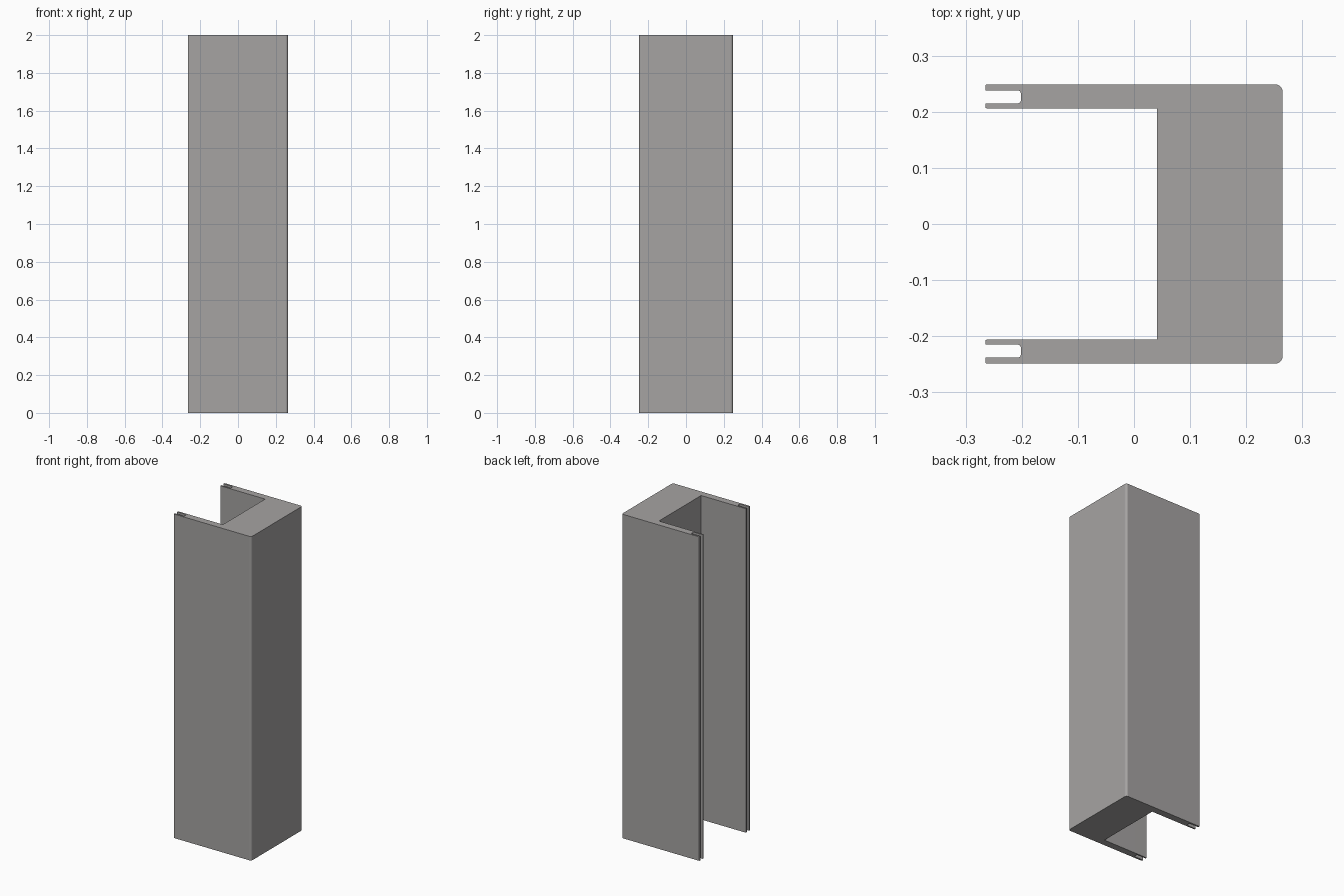
import bpy, bmesh, math

if "Cube" in bpy.data.objects:
    bpy.data.objects.remove(bpy.data.objects["Cube"])

HEIGHT = 2.0


def arc(cx, cy, r, a0, a1, steps=5):
    """Points along an arc, angles in degrees."""
    out = []
    for i in range(steps + 1):
        a = math.radians(a0 + (a1 - a0) * i / steps)
        out.append((cx + r * math.cos(a), cy + r * math.sin(a)))
    return out


# Upper half of the channel section: rounded outer corner, grooved flange tip, thick web
half = arc(0.251, 0.235, 0.014, 0, 90)
half += arc(-0.262, 0.246, 0.003, 90, 180, 2)
half += [(-0.265, 0.238)]
half += arc(-0.207, 0.2325, 0.0055, 90, 0, 3)      # groove bottom
half += arc(-0.207, 0.2205, 0.0055, 0, -90, 3)
half += [(-0.265, 0.215)]
half += arc(-0.262, 0.209, 0.003, 180, 270, 2)
half += [(0.041, 0.206)]

# Mirror across the x axis to close the section
section = half + [(x, -y) for x, y in reversed(half)]

# Extrude the section to full height
bm = bmesh.new()
face = bm.faces.new([bm.verts.new((x, y, 0)) for x, y in section])
top = bmesh.ops.extrude_face_region(bm, geom=[face], use_keep_orig=True)
for v in top["geom"]:
    if isinstance(v, bmesh.types.BMVert):
        v.co.z = HEIGHT
bmesh.ops.recalc_face_normals(bm, faces=bm.faces)
mesh = bpy.data.meshes.new("channel_post")
bm.to_mesh(mesh)
bm.free()

post = bpy.data.objects.new("channel_post", mesh)
bpy.context.collection.objects.link(post)
bpy.context.view_layer.objects.active = post
post.select_set(True)
bpy.ops.object.shade_smooth_by_angle(angle=math.radians(35))

# Keep the large faces flat in shading, with only the corners soft
weighted = post.modifiers.new("flat_faces", 'WEIGHTED_NORMAL')
weighted.keep_sharp = True

# Dark warm grey
grey = bpy.data.materials.new("dark_grey")
grey.diffuse_color = (0.38, 0.37, 0.365, 1)
grey.use_nodes = True
grey.node_tree.nodes["Principled BSDF"].inputs["Base Color"].default_value = grey.diffuse_color
mesh.materials.append(grey)
